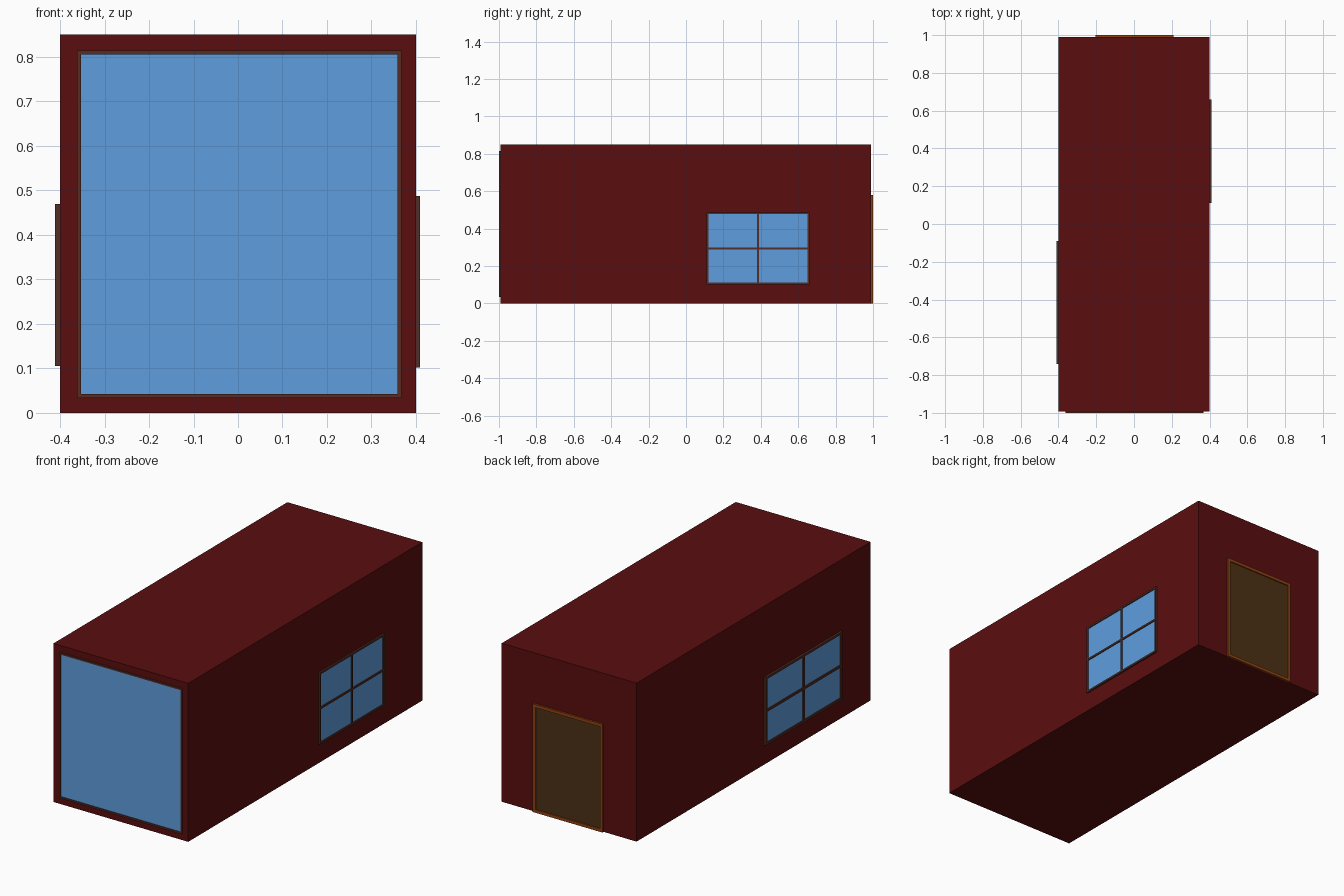
import bpy

if "Cube" in bpy.data.objects:
    bpy.data.objects.remove(bpy.data.objects["Cube"])


def material(name, rgb):
    m = bpy.data.materials.new(name)
    m.diffuse_color = (*rgb, 1)
    m.use_nodes = True
    m.node_tree.nodes["Principled BSDF"].inputs["Base Color"].default_value = m.diffuse_color
    return m


BRICK = material("dark_red", (0.102, 0.004, 0.0045))
GLASS = material("blue_glass", (0.114, 0.337, 0.73))
TRIM = material("brown_trim", (0.09, 0.026, 0.017))
WOOD = material("dark_wood", (0.072, 0.031, 0.008))
DOOR_TRIM = material("orange_wood", (0.28, 0.055, 0.005))


def box(name, lo, hi, mat):
    """Axis-aligned box between two corners."""
    bpy.ops.mesh.primitive_cube_add(size=1, location=[(a + b) / 2 for a, b in zip(lo, hi)])
    ob = bpy.context.object
    ob.name = name
    ob.scale = [abs(b - a) for a, b in zip(lo, hi)]
    bpy.ops.object.transform_apply(location=False, rotation=False, scale=True)
    ob.data.materials.append(mat)


def opening(name, axis, wall, outer, u, z, w, pane_mat, trim_mat, bars=False):
    """Framed panel on a wall; axis is the wall normal (0 = x, 1 = y)."""
    def piece(part, u0, u1, z0, z1, out, mat):
        lo, hi = [0, 0, z0], [0, 0, z1]
        lo[axis], hi[axis] = wall, out
        lo[1 - axis], hi[1 - axis] = u0, u1
        box(name + "_" + part, lo, hi, mat)

    (u0, u1), (z0, z1) = u, z
    inset = wall + (outer - wall) * 0.4
    piece("pane", u0 + w, u1 - w, z0 + w, z1 - w, inset, pane_mat)
    piece("frame_bottom", u0, u1, z0, z0 + w, outer, trim_mat)
    piece("frame_top", u0, u1, z1 - w, z1, outer, trim_mat)
    piece("frame_side_a", u0, u0 + w, z0 + w, z1 - w, outer, trim_mat)
    piece("frame_side_b", u1 - w, u1, z0 + w, z1 - w, outer, trim_mat)
    if bars:
        um, zm, h = (u0 + u1) / 2, (z0 + z1) / 2, w / 2
        piece("bar_vertical", um - h, um + h, z0 + w, z1 - w, outer, trim_mat)
        for s, a, b in (("a", u0 + w, um - h), ("b", um + h, u1 - w)):
            piece("bar_horizontal_" + s, a, b, zm - h, zm + h, outer, trim_mat)


# Building shell
box("building_body", (-0.4, -0.993, 0), (0.4, 0.99, 0.85), BRICK)

# Shop front, side windows and back door
opening("front_window", 1, -0.993, -1.0, (-0.362, 0.367), (0.034, 0.814), 0.009, GLASS, TRIM)
opening("right_window", 0, 0.4, 0.409, (0.11, 0.66), (0.102, 0.487), 0.01, GLASS, TRIM, True)
opening("left_window", 0, -0.4, -0.411, (-0.74, -0.09), (0.105, 0.47), 0.012, GLASS, TRIM, True)
opening("back_door", 1, 0.99, 1.0, (-0.205, 0.21), (0, 0.58), 0.016, WOOD, DOOR_TRIM)
